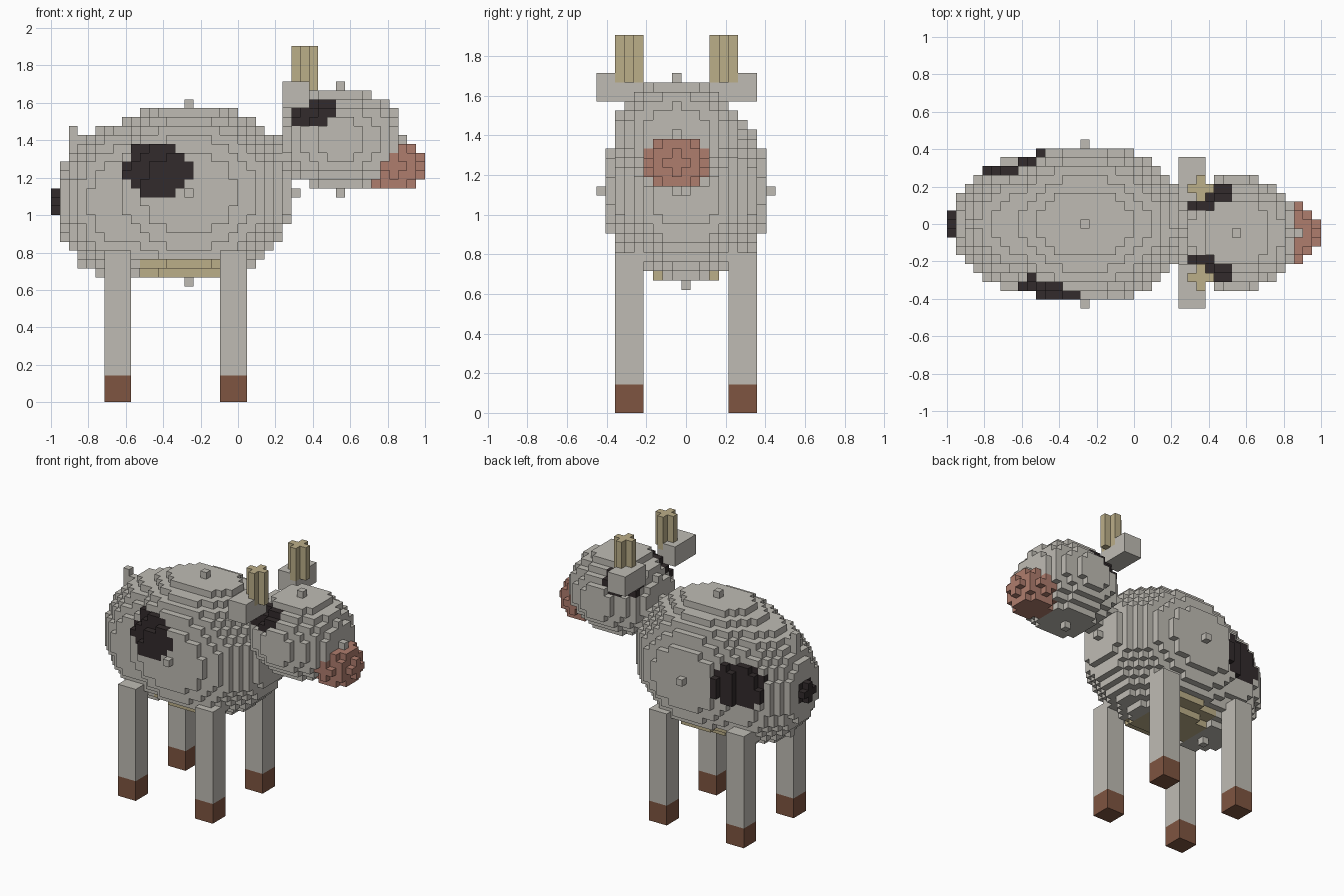
import bpy
import bmesh
import itertools

if "Cube" in bpy.data.objects:
    bpy.data.objects.remove(bpy.data.objects["Cube"], do_unlink=True)

U = 1 / 21  # edge length of one block


def make_material(name, rgb):
    mat = bpy.data.materials.new(name)
    mat.use_nodes = True
    mat.diffuse_color = (*rgb, 1)
    bsdf = mat.node_tree.nodes["Principled BSDF"]
    bsdf.inputs["Base Color"].default_value = (*rgb, 1)
    bsdf.inputs["Roughness"].default_value = 0.9
    return mat


MATS = [
    make_material("hide_white", (0.52, 0.50, 0.455)),
    make_material("spot_black", (0.032, 0.024, 0.025)),
    make_material("horn_tan", (0.50, 0.425, 0.25)),
    make_material("muzzle_pink", (0.43, 0.205, 0.155)),
    make_material("hoof_brown", (0.21, 0.09, 0.052)),
]
WHITE, BLACK, TAN, PINK, BROWN = range(5)


def inside(p, centre, radii):
    return sum(((a - c) / r) ** 2 for a, c, r in zip(p, centre, radii)) <= 1.0001


def ellipsoid(centre, radii):
    spans = [range(int(c - r) - 1, int(c + r) + 2) for c, r in zip(centre, radii)]
    return {p for p in itertools.product(*spans) if inside(p, centre, radii)}


def box(x0, x1, y0, y1, z0, z1):
    """Blocks from the first to the last index, both included."""
    return set(itertools.product(range(x0, x1 + 1), range(y0, y1 + 1), range(z0, z1 + 1)))


def fill(blocks, colour):
    return dict.fromkeys(blocks, colour)


def paint(blocks, colour, rule):
    for p in blocks:
        if rule(p):
            blocks[p] = colour


def build(name, blocks):
    """Make one object from the exposed faces of a set of blocks."""
    bm = bmesh.new()
    corners = {}

    def vert(c):
        if c not in corners:
            corners[c] = bm.verts.new((c[0] * U, (c[1] - 0.5) * U, c[2] * U))
        return corners[c]

    for p, colour in blocks.items():
        for axis in range(3):
            for side in (0, 1):
                step = [0, 0, 0]
                step[axis] = 2 * side - 1
                if tuple(a + b for a, b in zip(p, step)) in blocks:
                    continue
                quad = []
                for s, t in ((0, 0), (1, 0), (1, 1), (0, 1)):
                    c = list(p)
                    c[axis] += side
                    c[(axis + 1) % 3] += s
                    c[(axis + 2) % 3] += t
                    quad.append(vert(tuple(c)))
                face = bm.faces.new(quad if side else quad[::-1])
                face.material_index = colour
    mesh = bpy.data.meshes.new(name)
    bm.to_mesh(mesh)
    bm.free()
    for mat in MATS:
        mesh.materials.append(mat)
    obj = bpy.data.objects.new(name, mesh)
    bpy.context.collection.objects.link(obj)
    return obj


def build_box(name, lo, hi, colour):
    """Make a plain box between two corners given in block units."""
    bm = bmesh.new()
    bmesh.ops.create_cube(bm, size=1)
    for v in bm.verts:
        v.co = [(l + h) / 2 * U + c * (h - l) * U for c, l, h in zip(v.co, lo, hi)]
    mesh = bpy.data.meshes.new(name)
    bm.to_mesh(mesh)
    bm.free()
    mesh.materials.append(MATS[colour])
    obj = bpy.data.objects.new(name, mesh)
    bpy.context.collection.objects.link(obj)


# Body: a large barrel and a smaller rump, with the tail set into the rump
body = fill(ellipsoid((-6, 0, 23), (12, 9, 10)), WHITE)
body.update(fill(ellipsoid((-13, 0, 22), (8, 7, 9)), WHITE))
body.update(fill(box(-19, -19, 0, 0, 24, 30), WHITE))

# Udder patch under the belly and one spot on each flank
paint(body, TAN, lambda p: -11 <= p[0] <= -3 and p[2] in (14, 15))
paint(body, BLACK, lambda p: p[1] < -4 and
      inside((p[0], 0, p[2]), (-9.6, 0, 25.6), (3.7, 1, 3.2)))
paint(body, BLACK, lambda p: p[1] > 3 and
      inside((p[0], 0, p[2]), (-14, 0, 23.5), (3.7, 1, 3.2)))

# Tail tuft
body.update(fill(ellipsoid((-20, 0, 22), (1.5, 1.5, 1.5)), BLACK))
build("body", body)

# Head with eye patches and muzzle; its centre line is one block off the body's
MID = -1
head = fill(ellipsoid((11, MID, 29), (7, 6.5, 6)), WHITE)
for side in (-1, 1):
    paint(head, BLACK, lambda p: inside(p, (8, MID + 4 * side, 32), (2.7, 2.7, 1.7)))
head.update(fill(ellipsoid((17, MID, 26), (3.3, 3.3, 2.9)), PINK))
build("head", head)

# Ears with cross-shaped horns standing on them
for side, label in ((-1, "right"), (1, "left")):
    y = MID + 6 * side
    ear = fill(box(5, 7, y - 2, y + 2, 33, 35), WHITE)
    y = MID + 5 * side
    horn = box(6, 8, y, y, 35, 39) | box(7, 7, y - 1, y + 1, 35, 39)
    ear.update(fill(horn, TAN))
    build("ear_and_horn_" + label, ear)

# Legs and hooves
for x, end in ((-15, "rear"), (-2, "front")):
    for y, label in ((-7.5, "right"), (4.5, "left")):
        build_box(f"hoof_{end}_{label}", (x, y, 0), (x + 3, y + 3, 3), BROWN)
        build_box(f"leg_{end}_{label}", (x, y, 3), (x + 3, y + 3, 17), WHITE)
